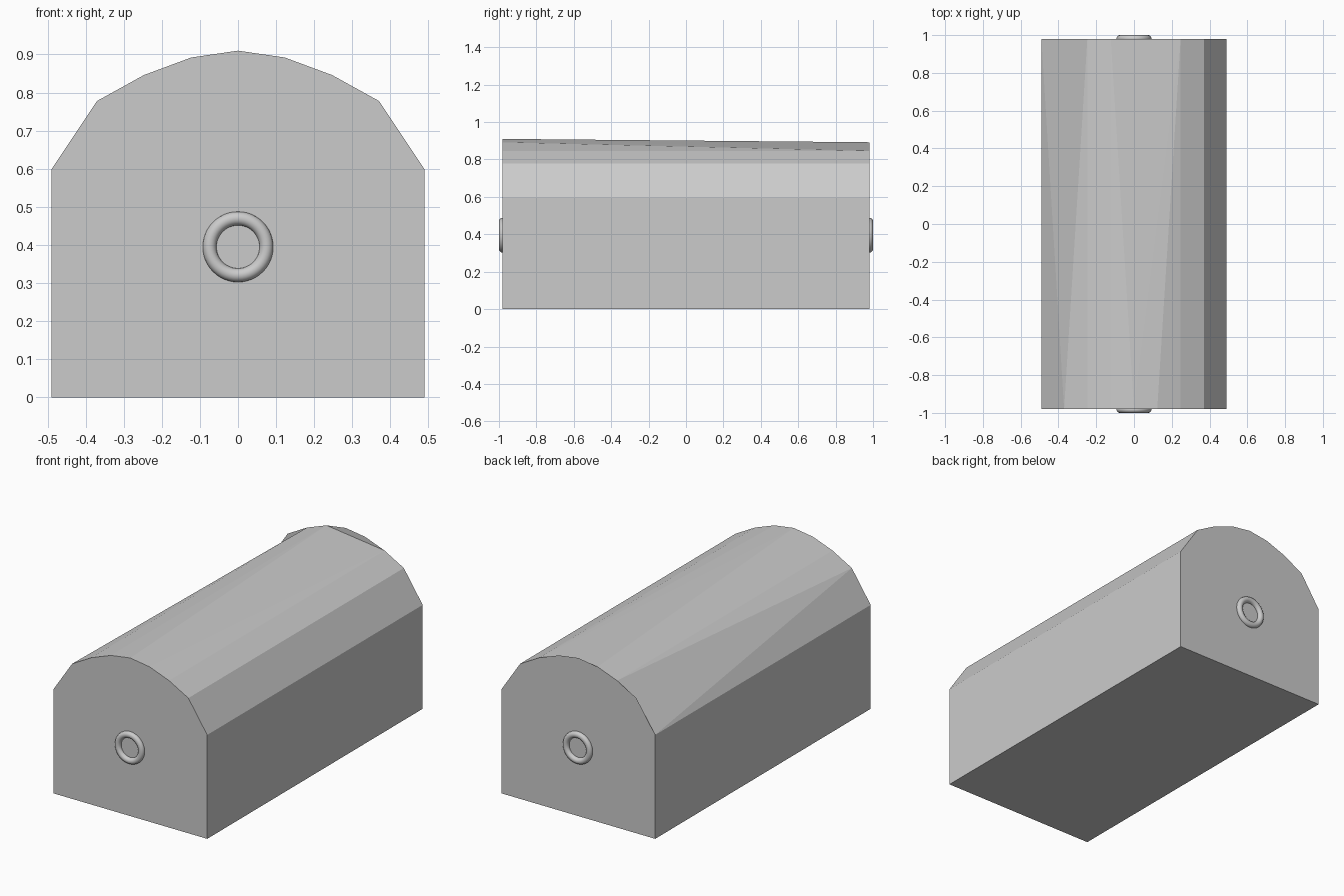
import bpy, bmesh, math

if "Cube" in bpy.data.objects:
    bpy.data.objects.remove(bpy.data.objects["Cube"])

grey = bpy.data.materials.new("plain grey")
grey.diffuse_color = (0.6, 0.6, 0.6, 1)
grey.use_nodes = True
grey.node_tree.nodes["Principled BSDF"].inputs["Base Color"].default_value = grey.diffuse_color

# Arched end profile (x, z), from lower left over the top to lower right
half = [(0.49, 0), (0.49, 0.598), (0.37, 0.778), (0.247, 0.846), (0.123, 0.892)]
profile = [(-x, z) for x, z in half] + [(0, 0.91)] + half[::-1]
HALF_LENGTH = 0.98

# Body: two end caps, floor and walls, and a roof with slightly folded panels
bm = bmesh.new()
f = [bm.verts.new((x, -HALF_LENGTH, z)) for x, z in profile]
b = [bm.verts.new((x, HALF_LENGTH, z)) for x, z in profile]
bm.faces.new(f)
bm.faces.new(b)
for i in (0, 3, 7, 8, 9, 10):
    j = (i + 1) % len(f)
    bm.faces.new((f[i], f[j], b[j], b[i]))
# left roof panel, cut across at the back
bm.faces.new((f[1], f[2], b[1]))
bm.faces.new((f[2], b[3], b[1]))
bm.faces.new((f[2], f[3], b[3]))
# crown panel, falling from the front ridge to the back right edge
bm.faces.new((f[4], f[5], b[4]))
bm.faces.new((f[5], b[7], b[4]))
bm.faces.new((f[5], f[6], b[7]))
bm.faces.new((f[6], f[7], b[7]))
bmesh.ops.recalc_face_normals(bm, faces=bm.faces)
mesh = bpy.data.meshes.new("arched_body")
bm.to_mesh(mesh)
bm.free()
mesh.materials.append(grey)
body = bpy.data.objects.new("arched_body", mesh)
bpy.context.collection.objects.link(body)

# Round ring on each end
for name, side in (("front_ring", -1), ("back_ring", 1)):
    bpy.ops.mesh.primitive_torus_add(
        major_radius=0.0745, minor_radius=0.018, major_segments=48, minor_segments=16,
        location=(0, side * 0.982, 0.395), rotation=(math.pi / 2, 0, 0))
    ring = bpy.context.object
    ring.name = name
    ring.data.materials.append(grey)
    bpy.ops.object.shade_smooth()
